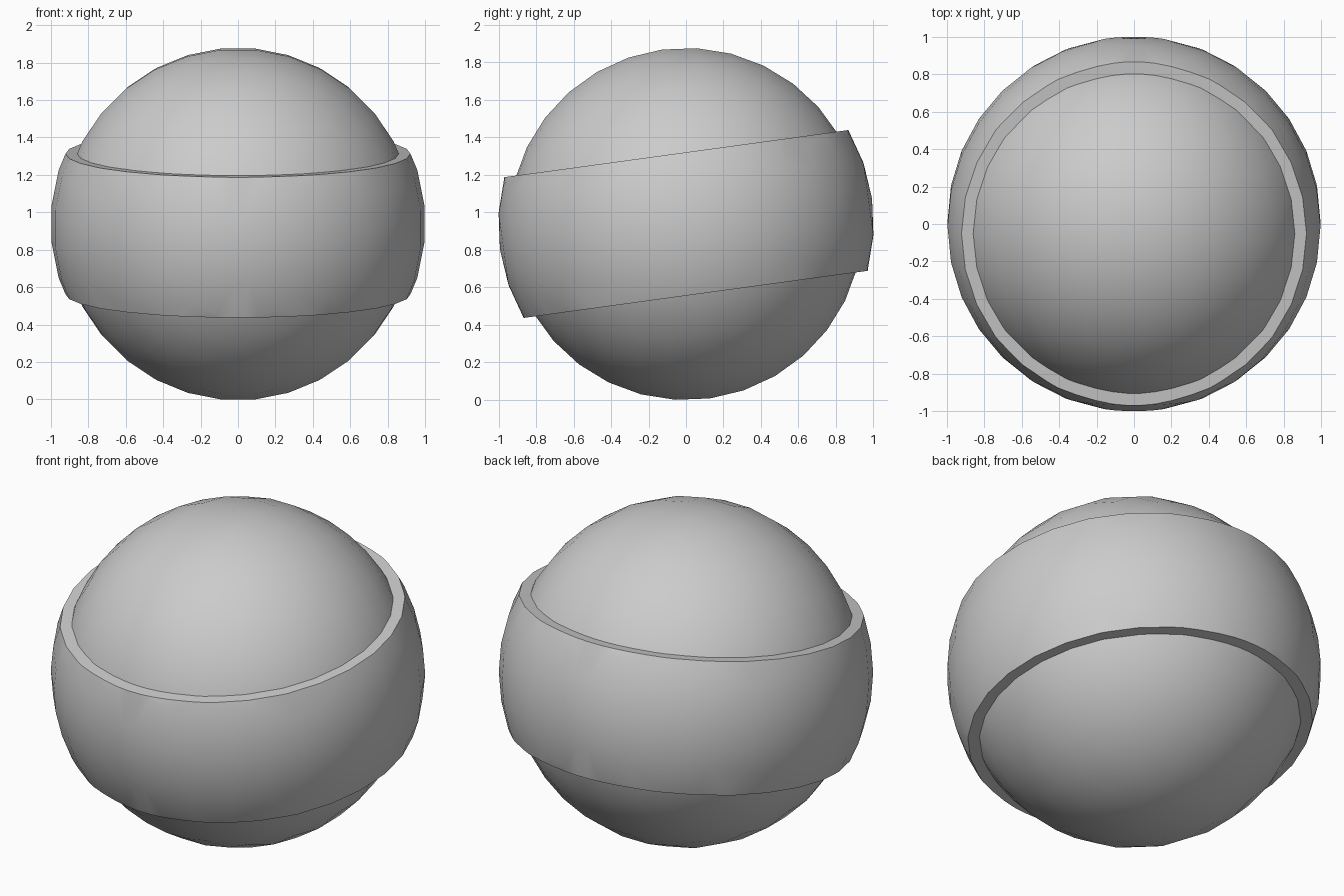
import bpy
import bmesh
import math
from mathutils import Matrix, Vector

cube = bpy.data.objects.get("Cube")
if cube:
    bpy.data.objects.remove(cube, do_unlink=True)

SEGMENTS = 32
CENTRE = Vector((0, 0, 0.9375))
TILT = math.radians(7.8)
BAND_HALF_HEIGHT = 0.379

# Single plain grey
grey = bpy.data.materials.new("plain grey")
grey.use_nodes = True
colour = (0.6, 0.6, 0.6, 1)
grey.diffuse_color = colour
grey.node_tree.nodes["Principled BSDF"].inputs["Base Color"].default_value = colour


def tilted_ball(name, radius, cut_height=None):
    """Sphere with front and back poles, optionally cut flat above and below."""
    bm = bmesh.new()
    lay_down = Matrix.Rotation(math.pi / 2, 4, "X") @ Matrix.Rotation(math.pi / SEGMENTS, 4, "Z")
    bmesh.ops.create_uvsphere(bm, u_segments=SEGMENTS, v_segments=SEGMENTS // 2,
                              radius=radius, matrix=lay_down)
    if cut_height:
        for side in (1, -1):
            cut = bmesh.ops.bisect_plane(
                bm, geom=bm.verts[:] + bm.edges[:] + bm.faces[:],
                plane_co=(0, 0, side * cut_height), plane_no=(0, 0, side),
                clear_outer=True)
            rim = [e for e in cut["geom_cut"] if isinstance(e, bmesh.types.BMEdge)]
            bmesh.ops.edgeloop_fill(bm, edges=rim)
    bmesh.ops.recalc_face_normals(bm, faces=bm.faces[:])
    bm.transform(Matrix.Translation(CENTRE) @ Matrix.Rotation(TILT, 4, "X"))
    mesh = bpy.data.meshes.new(name)
    bm.to_mesh(mesh)
    bm.free()
    mesh.materials.append(grey)
    obj = bpy.data.objects.new(name, mesh)
    bpy.context.collection.objects.link(obj)
    bpy.ops.object.select_all(action="DESELECT")
    obj.select_set(True)
    bpy.context.view_layer.objects.active = obj
    bpy.ops.object.shade_smooth_by_angle(angle=math.radians(30))
    return obj


# Inner ball and the thicker slanted band around its middle
tilted_ball("inner_ball", 0.944)
tilted_ball("outer_band", 1.002, BAND_HALF_HEIGHT)
